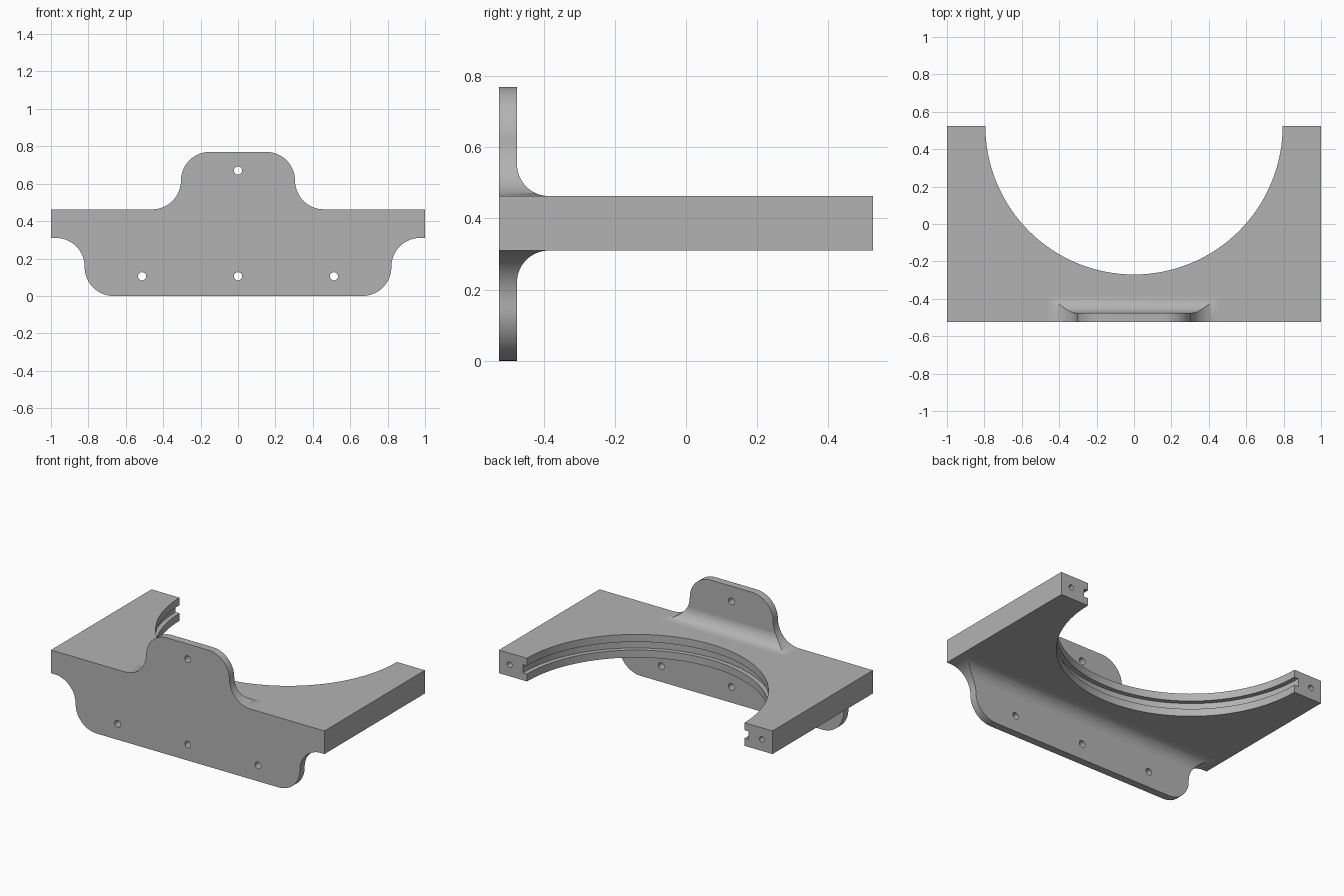
import bpy, bmesh, math
from mathutils import Vector

if "Cube" in bpy.data.objects:
    bpy.data.objects.remove(bpy.data.objects["Cube"])

# Main sizes
FRONT, BACK = -0.525, 0.525
FLANGE_BACK = -0.475
LOW, HIGH, TOP = 0.31, 0.463, 0.77
MID = (LOW + HIGH) / 2
CORNER, FILLET = 0.154, 0.09
BORE = 0.795

grey = bpy.data.materials.new("plain grey")
grey.use_nodes = True
colour = (0.45, 0.45, 0.45, 1)
grey.diffuse_color = colour
grey.node_tree.nodes["Principled BSDF"].inputs["Base Color"].default_value = colour


def arc(cx, cy, r, start, end, steps=16):
    angles = [math.radians(start + (end - start) * i / steps) for i in range(steps + 1)]
    return [(cx + r * math.cos(a), cy + r * math.sin(a)) for a in angles]


def finish(bm, name):
    bmesh.ops.recalc_face_normals(bm, faces=bm.faces)
    mesh = bpy.data.meshes.new(name)
    bm.to_mesh(mesh)
    bm.free()
    obj = bpy.data.objects.new(name, mesh)
    bpy.context.collection.objects.link(obj)
    mesh.materials.append(grey)
    return obj


def prism(name, points, place, sweep):
    bm = bmesh.new()
    face = bm.faces.new([bm.verts.new(place(a, b)) for a, b in points])
    new = bmesh.ops.extrude_face_region(bm, geom=[face])["geom"]
    verts = [v for v in new if isinstance(v, bmesh.types.BMVert)]
    bmesh.ops.translate(bm, verts=verts, vec=Vector(sweep))
    return finish(bm, name)


def apply_boolean(target, cutter, operation):
    mod = target.modifiers.new(operation, 'BOOLEAN')
    mod.object, mod.operation, mod.solver = cutter, operation, 'EXACT'
    bpy.context.view_layer.objects.active = target
    bpy.ops.object.modifier_apply(modifier=mod.name)
    bpy.data.objects.remove(cutter)


# Side profile: plate and flange joined by fillets, swept along x
profile = [(FRONT, 0), (FLANGE_BACK, 0)]
profile += arc(FLANGE_BACK + FILLET, LOW - FILLET, FILLET, 180, 90)
profile += [(BACK, LOW), (BACK, HIGH)]
profile += arc(FLANGE_BACK + FILLET, HIGH + FILLET, FILLET, 270, 180)
profile += [(FLANGE_BACK, TOP), (FRONT, TOP)]
bracket = prism("bracket", profile, lambda y, z: (-1, y, z), (2, 0, 0))

# Front outline: rounded tabs above and below, swept along y
half = arc(0.82 - CORNER, CORNER, CORNER, -90, 0)
half += arc(0.82 + CORNER, LOW - CORNER, CORNER, 180, 90)
half += [(1, LOW), (1, HIGH)]
half += arc(0.305 + CORNER, HIGH + CORNER, CORNER, 270, 180)
half += arc(0.305 - CORNER, TOP - CORNER, CORNER, 0, 90)
outline = half + [(-x, z) for x, z in reversed(half)]
shape = prism("outline_cutter", outline, lambda x, z: (x, FRONT - 0.1, z), (0, 1.3, 0))
apply_boolean(bracket, shape, 'INTERSECT')

# Half-round opening with a groove around its wall
SLOT, DEPTH = 0.027, 0.03
rings = [(0, BORE), (MID - SLOT, BORE), (MID - SLOT, BORE + DEPTH),
         (MID + SLOT, BORE + DEPTH), (MID + SLOT, BORE), (1, BORE)]
bm = bmesh.new()
COUNT = 128
loops = [[bm.verts.new((x, y, z)) for x, y in arc(0, BACK, r, 0, 360, COUNT)[:-1]]
         for z, r in rings]
for a, b in zip(loops, loops[1:]):
    for i in range(COUNT):
        j = (i + 1) % COUNT
        bm.faces.new((a[i], a[j], b[j], b[i]))
bm.faces.new(loops[0])
bm.faces.new(loops[-1])
apply_boolean(bracket, finish(bm, "bore_cutter"), 'DIFFERENCE')

# Screw holes through the flange, and blind holes in the arm ends
holes = [(x, z, 0.022, FRONT - 0.1, 0.2) for x, z in
         ((0, 0.67), (0, 0.105), (-0.513, 0.105), (0.513, 0.105))]
holes += [(side * 0.923, MID, 0.018, BACK - 0.2, 0.3) for side in (-1, 1)]
for x, z, r, y, length in holes:
    pin = prism("hole_cutter", arc(x, z, r, 0, 360, 24)[:-1],
                lambda px, pz: (px, y, pz), (0, length, 0))
    apply_boolean(bracket, pin, 'DIFFERENCE')

# Smooth curves, keep crisp edges and flat planes
bpy.ops.object.select_all(action='DESELECT')
bracket.select_set(True)
bpy.context.view_layer.objects.active = bracket
bpy.ops.object.shade_smooth_by_angle(angle=math.radians(30))
weighted = bracket.modifiers.new("flat planes", 'WEIGHTED_NORMAL')
weighted.keep_sharp = True
